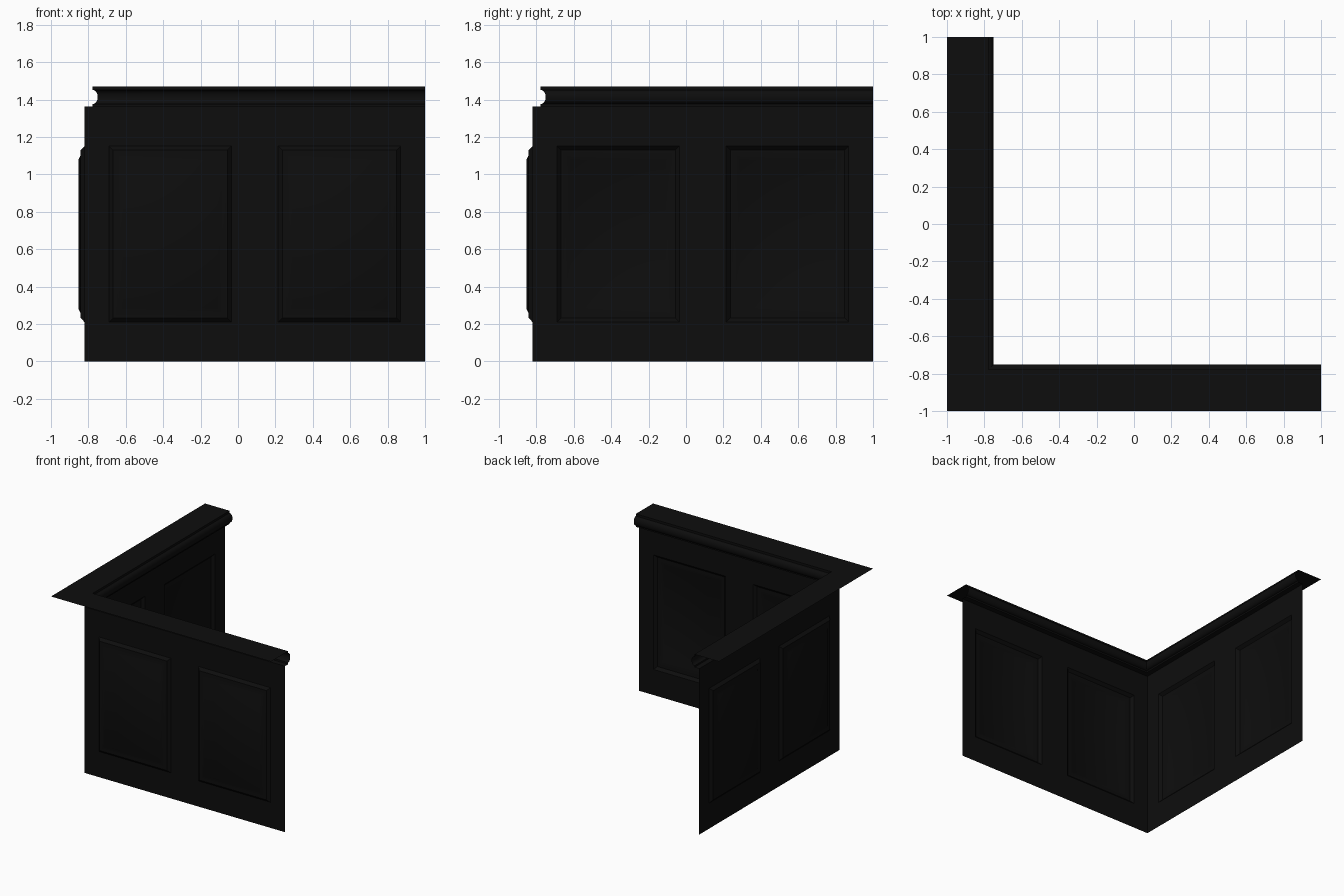
import bpy, bmesh, math

if "Cube" in bpy.data.objects:
    bpy.data.objects.remove(bpy.data.objects["Cube"])

WALL, EDGE, END = -0.82, -0.777, 1.0
SOFFIT, TOP = 1.363, 1.47

mat = bpy.data.materials.new("black_lacquer")
mat.diffuse_color = (0.004, 0.004, 0.004, 1)
mat.use_nodes = True
mat.node_tree.nodes["Principled BSDF"].inputs["Base Color"].default_value = mat.diffuse_color


def finish(bm, name):
    mesh = bpy.data.meshes.new(name)
    bm.to_mesh(mesh)
    bm.free()
    ob = bpy.data.objects.new(name, mesh)
    bpy.context.collection.objects.link(ob)
    mesh.materials.append(mat)
    bpy.ops.object.select_all(action='DESELECT')
    ob.select_set(True)
    bpy.context.view_layer.objects.active = ob
    bpy.ops.object.shade_smooth_by_angle(angle=math.radians(30))
    return ob


def panelled_wall(name, swap):
    """Single-sheet wall facing the inside of the corner, with recessed panels."""
    xs = [WALL, -0.69, -0.035, 0.215, 0.87, END]
    zs = [0, 0.21, 1.152, SOFFIT]
    bm = bmesh.new()
    grid = [[bm.verts.new((x, WALL, z)) for z in zs] for x in xs]
    panels = []
    for i in range(len(xs) - 1):
        for j in range(len(zs) - 1):
            f = bm.faces.new((grid[i][j], grid[i][j + 1],
                              grid[i + 1][j + 1], grid[i + 1][j]))
            if i in (1, 3) and j == 1:
                panels.append(f)
    bm.normal_update()
    # stepped recess: bevel, flat ledge, bevel
    for width, depth in ((0.022, -0.021), (0.026, 0), (0.026, -0.013)):
        bmesh.ops.inset_individual(bm, faces=panels, thickness=width,
                                   depth=depth, use_even_offset=True)
    # the side arm is the front arm reflected across the mitre
    if swap:
        for v in bm.verts:
            v.co.x, v.co.y = v.co.y, v.co.x
        bmesh.ops.reverse_faces(bm, faces=bm.faces)
    return finish(bm, name)


def mitred_sweep(name, profile):
    """Sweep a (offset, z) profile along both arms with a mitred corner."""
    bm = bmesh.new()
    rows = [[bm.verts.new(p) for p in ((END, d, z), (d, d, z), (d, END, z))]
            for d, z in profile]
    for a, b in zip(rows, rows[1:]):
        for k in range(2):
            bm.faces.new((a[k], b[k], b[k + 1], a[k + 1]))
    bm.normal_update()
    # keep the top facing up and the moulding facing inwards
    if sum(f.normal.z + f.normal.x + f.normal.y for f in bm.faces) < 0:
        bmesh.ops.reverse_faces(bm, faces=bm.faces)
    return finish(bm, name)


# walls
panelled_wall("front_wall", False)
panelled_wall("side_wall", True)

# thin counter top overhanging the outside
mitred_sweep("counter_top", [(-1.0, TOP), (EDGE, TOP)])

# bullnose moulding under the inner edge, returning to the wall
nose = [(EDGE + 0.027 * math.sin(math.pi * i / 10),
         1.414 + 0.038 * math.cos(math.pi * i / 10)) for i in range(11)]
mitred_sweep("bullnose_moulding",
             [(EDGE, TOP)] + nose + [(EDGE, SOFFIT), (WALL, SOFFIT)])
